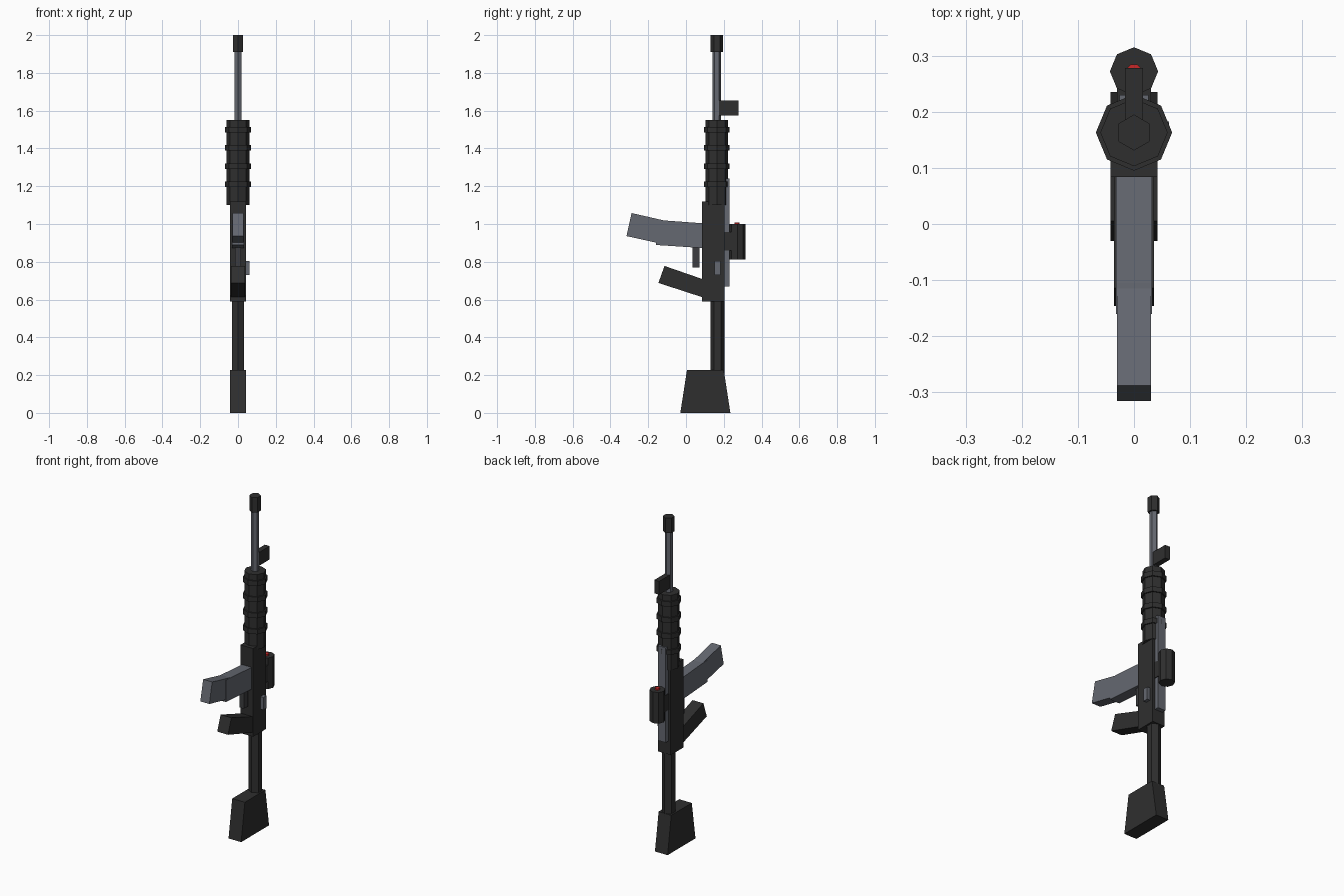
import bpy
import bmesh
import math

default = bpy.data.objects.get("Cube")
if default:
    bpy.data.objects.remove(default, do_unlink=True)


def material(name, rgb):
    mat = bpy.data.materials.new(name)
    mat.use_nodes = True
    color = (*rgb, 1)
    mat.diffuse_color = color
    mat.node_tree.nodes["Principled BSDF"].inputs["Base Color"].default_value = color
    return mat


charcoal = material("charcoal", (0.028, 0.028, 0.028))
dark_grey = material("dark grey", (0.045, 0.046, 0.05))
steel = material("steel grey", (0.13, 0.14, 0.165))
red = material("red lens", (0.6, 0.02, 0.02))


def finish(name, bm, mat):
    bmesh.ops.recalc_face_normals(bm, faces=bm.faces)
    mesh = bpy.data.meshes.new(name)
    bm.to_mesh(mesh)
    bm.free()
    mesh.materials.append(mat)
    obj = bpy.data.objects.new(name, mesh)
    bpy.context.collection.objects.link(obj)
    return obj


def plate(name, profile, half_width, mat, x=0):
    """Side profile of (y, z) points, extruded across x."""
    bm = bmesh.new()
    face = bm.faces.new([bm.verts.new((x - half_width, y, z)) for y, z in profile])
    side = bmesh.ops.extrude_face_region(bm, geom=[face])["geom"]
    moved = [v for v in side if isinstance(v, bmesh.types.BMVert)]
    bmesh.ops.translate(bm, verts=moved, vec=(2 * half_width, 0, 0))
    return finish(name, bm, mat)


def block(name, y0, y1, z0, z1, half_width, mat, x=0):
    return plate(name, [(y0, z0), (y1, z0), (y1, z1), (y0, z1)], half_width, mat, x)


def rod(name, sides, radius, z0, z1, mat, y=0.163, turn=0):
    """Upright prism whose first corner points along x plus the turn."""
    bm = bmesh.new()
    angles = [turn + math.tau * i / sides for i in range(sides)]
    face = bm.faces.new([bm.verts.new((radius * math.cos(a), y + radius * math.sin(a), z0))
                         for a in angles])
    top = bmesh.ops.extrude_face_region(bm, geom=[face])["geom"]
    moved = [v for v in top if isinstance(v, bmesh.types.BMVert)]
    bmesh.ops.translate(bm, verts=moved, vec=(0, 0, z1 - z0))
    return finish(name, bm, mat)


quarter = math.pi / 2

# Barrel, muzzle and front sight
rod("barrel", 6, 0.022, 1.5, 1.92, steel, turn=quarter)
rod("muzzle", 6, 0.032, 1.91, 2.0, charcoal, turn=quarter)
block("front_sight", 0.17, 0.278, 1.575, 1.655, 0.016, charcoal)

# Ribbed handguard
rod("handguard", 8, 0.06, 1.1, 1.55, charcoal)
for i in range(4):
    z = 1.21 + 0.0965 * i
    rod(f"handguard_ring_{i + 1}", 8, 0.068, z - 0.015, z + 0.015, charcoal)

# Receiver with its rail and side lever
block("receiver", 0.084, 0.205, 0.59, 1.12, 0.042, charcoal)
block("top_rail", 0.2, 0.23, 0.67, 1.24, 0.026, steel)
block("side_lever", 0.152, 0.183, 0.73, 0.805, 0.012, steel, x=0.05)

# Stock
rod("stock_tube", 6, 0.037, 0.2, 0.6, charcoal, y=0.166, turn=quarter)
plate("stock", [(-0.03, 0), (0.235, 0), (0.2, 0.226), (0.005, 0.226)], 0.042, charcoal)

# Grip and trigger
plate("grip", [(-0.114, 0.778), (-0.146, 0.688), (0.1, 0.608), (0.1, 0.704)], 0.036, charcoal)
block("trigger", 0.034, 0.072, 0.77, 0.9, 0.015, dark_grey)

# Curved magazine in two lengths
plate("magazine_upper", [(0.1, 1.003), (-0.105, 1.018), (-0.16, 1.02),
                         (-0.16, 0.889), (0.1, 0.872)], 0.032, steel)
plate("magazine_lower", [(-0.1, 1.015), (-0.288, 1.058), (-0.315, 0.936),
                         (-0.12, 0.893)], 0.03, steel)

# Optic on its mount
block("scope_mount", 0.2, 0.255, 0.86, 0.957, 0.03, charcoal)
rod("scope", 8, 0.043, 0.813, 1.0, charcoal, y=0.272)
rod("scope_lens", 8, 0.0145, 0.99, 1.009, red, y=0.271, turn=math.pi / 8)
